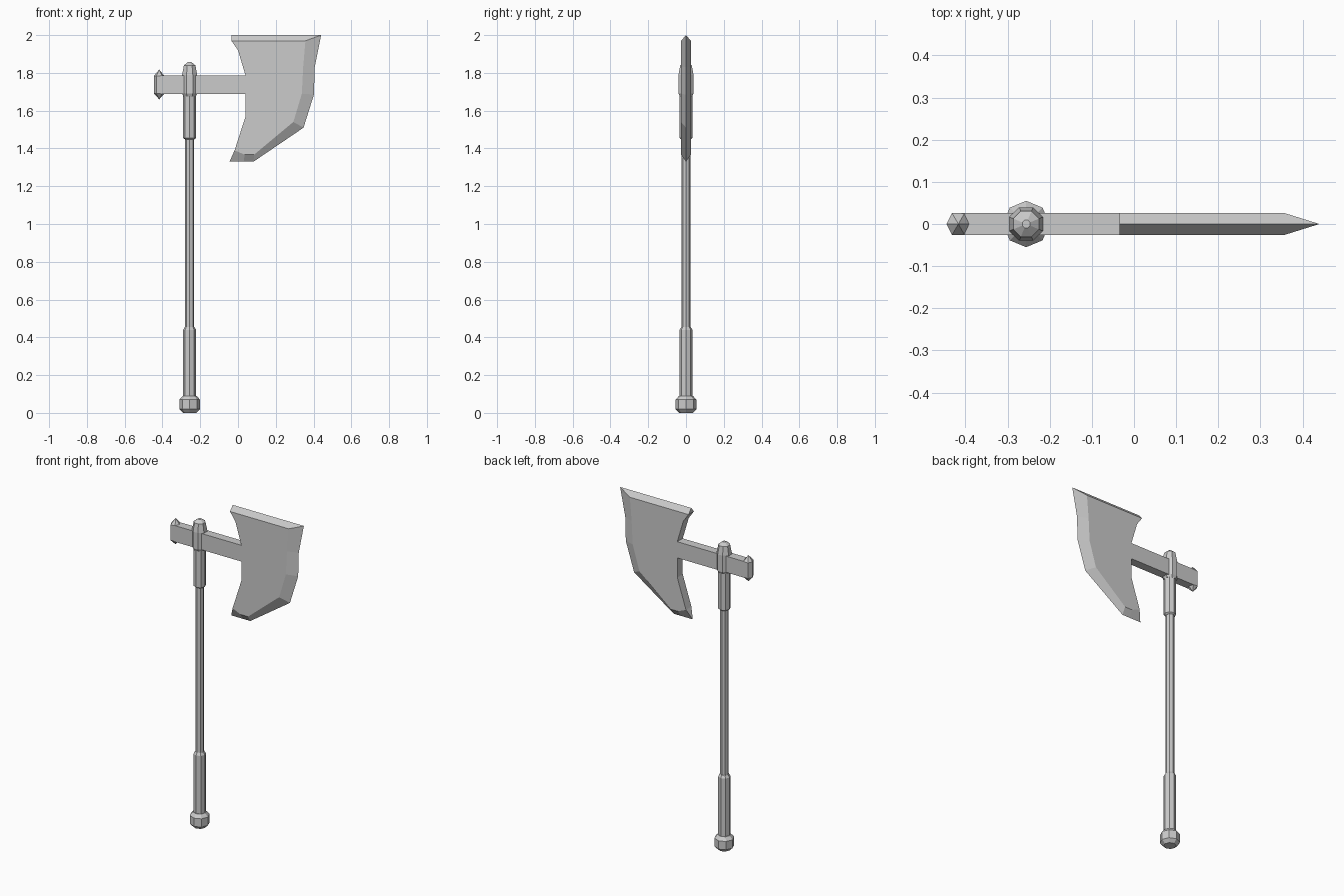
import bpy, bmesh, math

if "Cube" in bpy.data.objects:
    bpy.data.objects.remove(bpy.data.objects["Cube"])

AXIS_X = -0.256   # handle axis
HALF = 0.026      # half thickness of the head


def finish(name, bm):
    bmesh.ops.recalc_face_normals(bm, faces=bm.faces)
    mesh = bpy.data.meshes.new(name)
    bm.to_mesh(mesh)
    bm.free()
    obj = bpy.data.objects.new(name, mesh)
    bpy.context.collection.objects.link(obj)
    return obj


def lathe(name, profile, sides=8, turn=0.0):
    """Faceted turned part from (radius, z) pairs, capped at both ends."""
    bm = bmesh.new()
    rings = []
    for r, z in profile:
        angles = [turn + 2 * math.pi * i / sides for i in range(sides)]
        rings.append([bm.verts.new((AXIS_X + r * math.cos(a), r * math.sin(a), z)) for a in angles])
    for lo, hi in zip(rings, rings[1:]):
        for i in range(sides):
            j = (i + 1) % sides
            bm.faces.new((lo[i], lo[j], hi[j], hi[i]))
    bm.faces.new(rings[0])
    bm.faces.new(rings[-1])
    return finish(name, bm)


# Handle parts
lathe("pommel", [(0.035, 0), (0.055, 0.02), (0.055, 0.07), (0.037, 0.09)])
lathe("lower_grip", [(0.034, 0.08), (0.034, 0.44), (0.025, 0.455)])
lathe("shaft", [(0.024, 0.44), (0.024, 1.46)])
lathe("upper_collar", [(0.025, 1.448), (0.034, 1.455), (0.034, 1.70)])
lathe("socket_cap", [(0.035, 1.675), (0.043, 1.69), (0.043, 1.79), (0.033, 1.84),
                     (0.01, 1.857), (0.006, 1.857)], turn=math.pi / 8)

# Crossbar through the socket
bm = bmesh.new()
bmesh.ops.create_cube(bm, size=1)
for v in bm.verts:
    v.co = (-0.18 + v.co.x * 0.46, v.co.y * 2 * HALF, 1.737 + v.co.z * 0.098)
finish("crossbar", bm)

# Pointed six-sided knob on the back end
bm = bmesh.new()
plan = [(-0.445, 0), (-0.432, -HALF), (-0.402, -HALF), (-0.39, 0), (-0.402, HALF), (-0.432, HALF)]
low = [bm.verts.new((x, y, 1.69)) for x, y in plan]
high = [bm.verts.new((x, y, 1.784)) for x, y in plan]
bottom = bm.verts.new((-0.417, 0, 1.66))
top = bm.verts.new((-0.417, 0, 1.818))
for i in range(6):
    j = (i + 1) % 6
    bm.faces.new((low[i], low[j], high[j], high[i]))
    bm.faces.new((high[i], high[j], top))
    bm.faces.new((low[j], low[i], bottom))
finish("back_knob", bm)

# Blade: flat cheeks, bevelled to a sharp edge, thick along the back
edge = [(-0.035, 2.0), (0.44, 2.0), (0.406, 1.83), (0.402, 1.685),
        (0.347, 1.51), (0.082, 1.33), (0.03, 1.33), (-0.045, 1.33)]
cheek = [(-0.035, 1.97), (0.357, 1.97), (0.345, 1.83), (0.338, 1.69),
         (0.293, 1.54), (0.085, 1.367), (0.035, 1.367), (-0.018, 1.39)]
spine = [(0.04, 1.57), (0.04, 1.786), (0.0, 1.92)]
bm = bmesh.new()
rim = [bm.verts.new((x, 0, z)) for x, z in edge]
sides = [[bm.verts.new((x, y, z)) for x, z in cheek + spine] for y in (-HALF, HALF)]
n, total = len(edge), len(cheek) + len(spine)
for side in sides:
    bm.faces.new(side)
    for i in range(n - 1):
        bm.faces.new((side[i], side[i + 1], rim[i + 1], rim[i]))
front, back = sides
for i in range(n - 1, total):
    j = (i + 1) % total
    bm.faces.new((front[i], front[j], back[j], back[i]))
for i in (0, n - 1):
    bm.faces.new((front[i], rim[i], back[i]))
finish("blade", bm)
